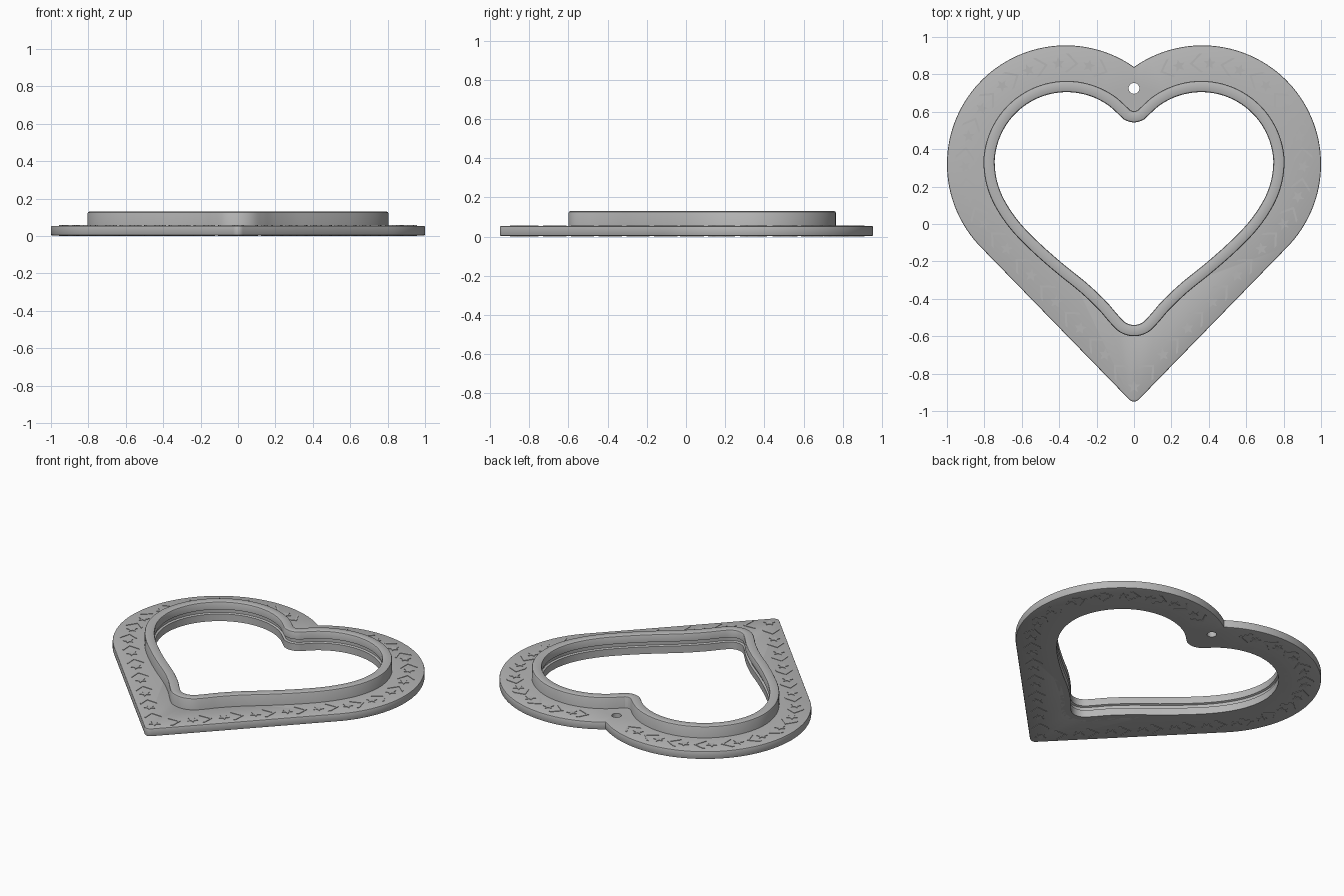
import bpy, bmesh
from math import sin, cos, pi, radians
from mathutils import Vector

cube = bpy.data.objects.get("Cube")
if cube:
    bpy.data.objects.remove(cube)

grey = bpy.data.materials.new("plain grey")
grey.use_nodes = True
grey.diffuse_color = (0.47, 0.47, 0.47, 1)
grey.node_tree.nodes["Principled BSDF"].inputs["Base Color"].default_value = (0.47, 0.47, 0.47, 1)

BOTTOM, PLATE_TOP, RELIEF = 0.003, 0.055, 0.003
LOBE = Vector((0.365, 0.32))


def arc(centre, radius, start, end, steps):
    angles = [radians(start + (end - start) * i / steps) for i in range(steps + 1)]
    return [Vector((centre[0] + radius * cos(a), centre[1] + radius * sin(a))) for a in angles]


def mirrored(half):
    """Close a right-hand half outline (bottom to top) into a full loop."""
    return half + [Vector((-p.x, p.y)) for p in reversed(half[1:-1])]


def smooth_loop(points, steps):
    """Closed Catmull-Rom curve through the points."""
    out, n = [], len(points)
    for i in range(n):
        a, b, c, d = (points[(i + k) % n] for k in (-1, 0, 1, 2))
        for s in range(steps):
            t = s / steps
            out.append(b + (c - a) * t / 2 + (2 * a - 5 * b + 4 * c - d) * t * t / 2
                       + (3 * b - a - 3 * c + d) * t ** 3 / 2)
    return out


def finish(bm, name):
    bmesh.ops.recalc_face_normals(bm, faces=bm.faces)
    mesh = bpy.data.meshes.new(name)
    bm.to_mesh(mesh)
    bm.free()
    mesh.materials.append(grey)
    obj = bpy.data.objects.new(name, mesh)
    bpy.context.collection.objects.link(obj)
    return obj


def shade(obj):
    bpy.ops.object.select_all(action="DESELECT")
    obj.select_set(True)
    bpy.context.view_layer.objects.active = obj
    bpy.ops.object.shade_smooth_by_angle(angle=radians(35))


def add_loop(bm, points, z):
    verts = [bm.verts.new((p.x, p.y, z)) for p in points]
    return [bm.edges.new((v, verts[(i + 1) % len(verts)])) for i, v in enumerate(verts)]


# Outlines: outer heart and the centreline of the raised rim
outer = mirrored([Vector((0, -0.95)), Vector((0.014, -0.947)), Vector((0.026, -0.938))]
                 + arc(LOBE, 0.635, -45, 125.1, 60))
lower = [(0, -0.57), (0.06, -0.553), (0.112, -0.502), (0.17, -0.435), (0.27, -0.34),
         (0.40, -0.235), (0.53, -0.12), (0.64, -0.005), (0.72, 0.115), (0.762, 0.225)]
rim_path = smooth_loop(mirrored([Vector(p) for p in lower]
                                + arc((0.36, 0.32), 0.415, 2, 138, 11)
                                + arc((0, 0.64), 0.067, -60, -90, 1)), 5)

# Flat heart plate with the hanging hole
bm = bmesh.new()
edges = []
for loop in (outer, rim_path, arc((0, 0.725), 0.029, 0, 345, 23)):
    edges += add_loop(bm, loop, BOTTOM)
bmesh.ops.triangle_fill(bm, edges=edges, use_beauty=True)
solid = bmesh.ops.extrude_face_region(bm, geom=bm.faces[:])
bmesh.ops.translate(bm, vec=(0, 0, PLATE_TOP - BOTTOM),
                    verts=[g for g in solid["geom"] if isinstance(g, bmesh.types.BMVert)])
bmesh.ops.recalc_face_normals(bm, faces=bm.faces)
# Soften the outer top and bottom edges
rim_edges = [e for e in bm.edges if len(e.link_faces) == 2 and e.calc_face_angle() > 1.2
             and abs(e.verts[0].co.z - e.verts[1].co.z) < 1e-5
             and all((Vector((abs(v.co.x), v.co.y)) - LOBE).length > 0.6 for v in e.verts)]
bmesh.ops.bevel(bm, geom=rim_edges, offset=0.007, segments=2, profile=0.5, affect="EDGES")
shade(finish(bm, "heart_plate"))

# Raised rim: a rounded section with a groove inside, swept around the path
section = [(0.03, BOTTOM), (0.03, 0.121), (0.027, 0.127), (0.021, 0.13),
           (-0.021, 0.13), (-0.027, 0.127), (-0.03, 0.121), (-0.03, 0.08),
           (-0.018, 0.075), (-0.018, 0.055), (-0.03, 0.05), (-0.03, BOTTOM)]
bm = bmesh.new()
rings = []
count = len(rim_path)
for i, p in enumerate(rim_path):
    along = (rim_path[(i + 1) % count] - rim_path[i - 1]).normalized()
    out = Vector((along.y, -along.x))
    rings.append([bm.verts.new((*(p + out * d), z)) for d, z in section])
for i, ring in enumerate(rings):
    following = rings[(i + 1) % count]
    for k in range(len(section)):
        m = (k + 1) % len(section)
        bm.faces.new((ring[k], following[k], following[m], ring[m]))
shade(finish(bm, "raised_rim"))


# Shallow relief of stars and chevrons on both sides of the plate
def star(size):
    return [Vector((cos(i * pi / 5), sin(i * pi / 5))) * size * (1 if i % 2 == 0 else 0.45)
            for i in range(10)]


def chevron(size):
    w = size * 0.32
    top = [Vector((-size, -size * 0.6)), Vector((0, size * 0.5)), Vector((size, -size * 0.6))]
    return top + [p - Vector((0, w)) for p in reversed(top)]


def add_plate(bm, shape, centre, turn, z):
    c, s = cos(turn), sin(turn)
    pts = [Vector((p.x * c - p.y * s, p.x * s + p.y * c)) + centre for p in shape]
    base = [bm.verts.new((p.x, p.y, z)) for p in pts]
    face = bm.faces.new(base)
    solid = bmesh.ops.extrude_face_region(bm, geom=[face])
    bmesh.ops.translate(bm, vec=(0, 0, RELIEF),
                        verts=[g for g in solid["geom"] if isinstance(g, bmesh.types.BMVert)])


curve = arc(LOBE, 0.54, -45, 112, 18)
tip = Vector((0.09, -0.77))
band = [tip.lerp(curve[0], i / 10) for i in range(10)] + curve
for name, z in (("top_relief", PLATE_TOP), ("bottom_relief", 0)):
    bm = bmesh.new()
    add_plate(bm, star(0.035), Vector((0, -0.87)), pi / 2, z)
    for i, p in enumerate(band):
        shape = star(0.034) if i % 2 else chevron(0.05)
        turn = -pi / 4 if i < 10 else (p - LOBE).angle_signed(Vector((1, 0)))
        for side in (1, -1):
            placed = [Vector((q.x * side, q.y)) for q in shape]
            add_plate(bm, placed, Vector((p.x * side, p.y)), turn * side, z)
    finish(bm, name)
